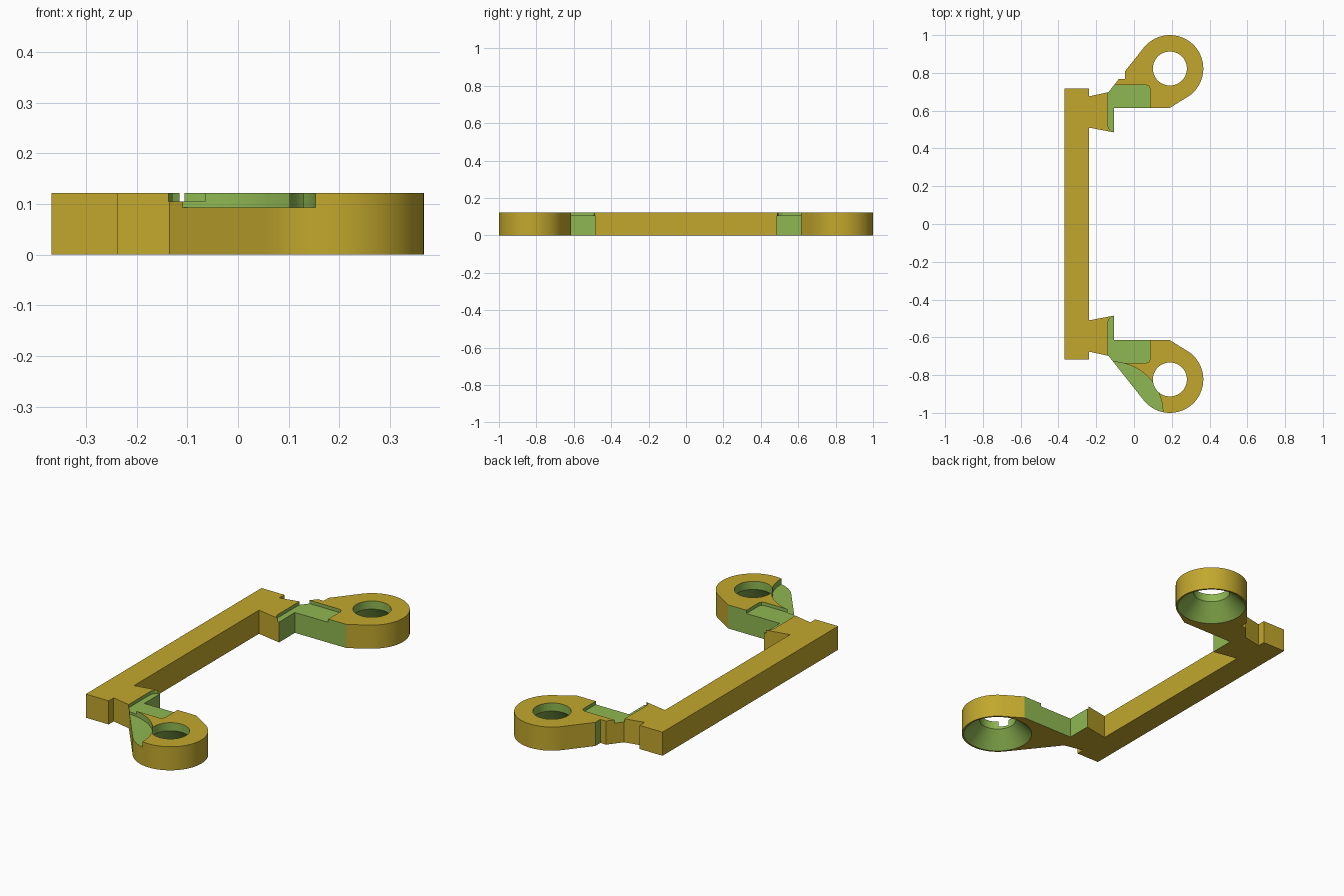
import bpy, bmesh, math

if "Cube" in bpy.data.objects:
    bpy.data.objects.remove(bpy.data.objects["Cube"])

H = 0.122                      # thickness of the whole plate
RING = (0.19, 0.823)           # centre of the eyelet


def material(name, rgb):
    m = bpy.data.materials.new(name)
    m.diffuse_color = (*rgb, 1)
    m.use_nodes = True
    m.node_tree.nodes["Principled BSDF"].inputs["Base Color"].default_value = m.diffuse_color
    return m


GOLD = material("gold", (0.54, 0.39, 0.027))
GREEN = material("green", (0.275, 0.475, 0.085))


def arc(cx, cy, r, a0, a1, n):
    angles = [math.radians(a0 + (a1 - a0) * i / n) for i in range(n + 1)]
    return [(cx + r * math.cos(a), cy + r * math.sin(a)) for a in angles]


def finish(name, bm, mats):
    bmesh.ops.recalc_face_normals(bm, faces=bm.faces)
    me = bpy.data.meshes.new(name)
    bm.to_mesh(me)
    bm.free()
    for m in mats:
        me.materials.append(m)
    ob = bpy.data.objects.new(name, me)
    bpy.context.collection.objects.link(ob)
    return ob


def plate(name, outline, z0, z1, mats, side=1, green_edges=()):
    """Extrude an outline; the listed edges get the second material."""
    bm = bmesh.new()
    low = [bm.verts.new((x, y * side, z0)) for x, y in outline]
    top = [bm.verts.new((x, y * side, z1)) for x, y in outline]
    bm.faces.new(low)
    bm.faces.new(top)
    n = len(outline)
    for i in range(n):
        j = (i + 1) % n
        f = bm.faces.new((low[i], low[j], top[j], top[i]))
        f.material_index = 1 if i in green_edges else 0
    return finish(name, bm, mats)


def lathe(name, profile, cx, cy, mats, n=64):
    """Closed turned solid from (radius, z) points."""
    bm = bmesh.new()
    rings = []
    for r, z in profile:
        rings.append([bm.verts.new((x, y, z))
                      for x, y in arc(cx, cy, r, 0, 360, n)[:-1]])
    for a, b in zip(rings, rings[1:]):
        for i in range(n):
            j = (i + 1) % n
            bm.faces.new((a[i], a[j], b[j], b[i]))
    bm.faces.new(rings[0])
    bm.faces.new(rings[-1])
    return finish(name, bm, mats)


def activate(ob):
    bpy.ops.object.select_all(action='DESELECT')
    ob.select_set(True)
    bpy.context.view_layer.objects.active = ob


def cut(ob, cutter):
    activate(ob)
    mod = ob.modifiers.new("cut", 'BOOLEAN')
    mod.operation = 'DIFFERENCE'
    mod.solver = 'EXACT'
    mod.material_mode = 'TRANSFER'
    mod.object = cutter
    bpy.ops.object.modifier_apply(modifier=mod.name)
    bpy.data.objects.remove(cutter, do_unlink=True)


# Long straight bar
plate("long_bar", [(-0.368, -0.717), (-0.237, -0.717), (-0.237, 0.717), (-0.368, 0.717)],
      0, H, [GOLD])

# Arm outline: inner side first, then around the eyelet
inner = [(-0.237, 0.51), (-0.105, 0.485), (-0.105, 0.615), (0.19, 0.615)]
ring = arc(*RING, 0.177, -60, 142.4, 40)
notch = [(-0.048, 0.808), (-0.048, 0.768), (-0.08, 0.768)]
root = [(-0.135, 0.698), (-0.237, 0.676)]

# L-shaped shallow pocket
pocket = [(-0.115, 0.46), (-0.115, 0.488), (-0.128, 0.496), (-0.137, 0.515),
          (-0.137, 0.735), (0.065, 0.735), (0.079, 0.729), (0.085, 0.715),
          (0.085, 0.59), (-0.09, 0.59), (-0.09, 0.46)]

for label, side in (("back", 1), ("front", -1)):
    outline = inner + ring + (notch if side > 0 else []) + root
    green = {1, 2}
    if side > 0:
        green.add(len(inner) + len(ring))
    arm = plate(label + "_arm", outline, 0, H, [GOLD, GREEN], side, green)
    cut(arm, plate("pocket_cutter", pocket, 0.105, 0.2, [GREEN], side))
    # Eyelet hole, flaring into a wide cone underneath
    cut(arm, lathe("hole_cutter",
                   [(0.189, -0.02), (0.168, 0), (0.09, 0.08), (0.09, 0.2)],
                   RING[0], RING[1] * side, [GREEN]))
    # Curved relief on the outer edge of the front arm
    if side < 0:
        cut(arm, lathe("relief_cutter", [(0.27, 0.093), (0.27, 0.2)],
                       -0.117, -1.0, [GREEN], 96))
    activate(arm)
    bpy.ops.object.shade_smooth_by_angle(angle=math.radians(25))
